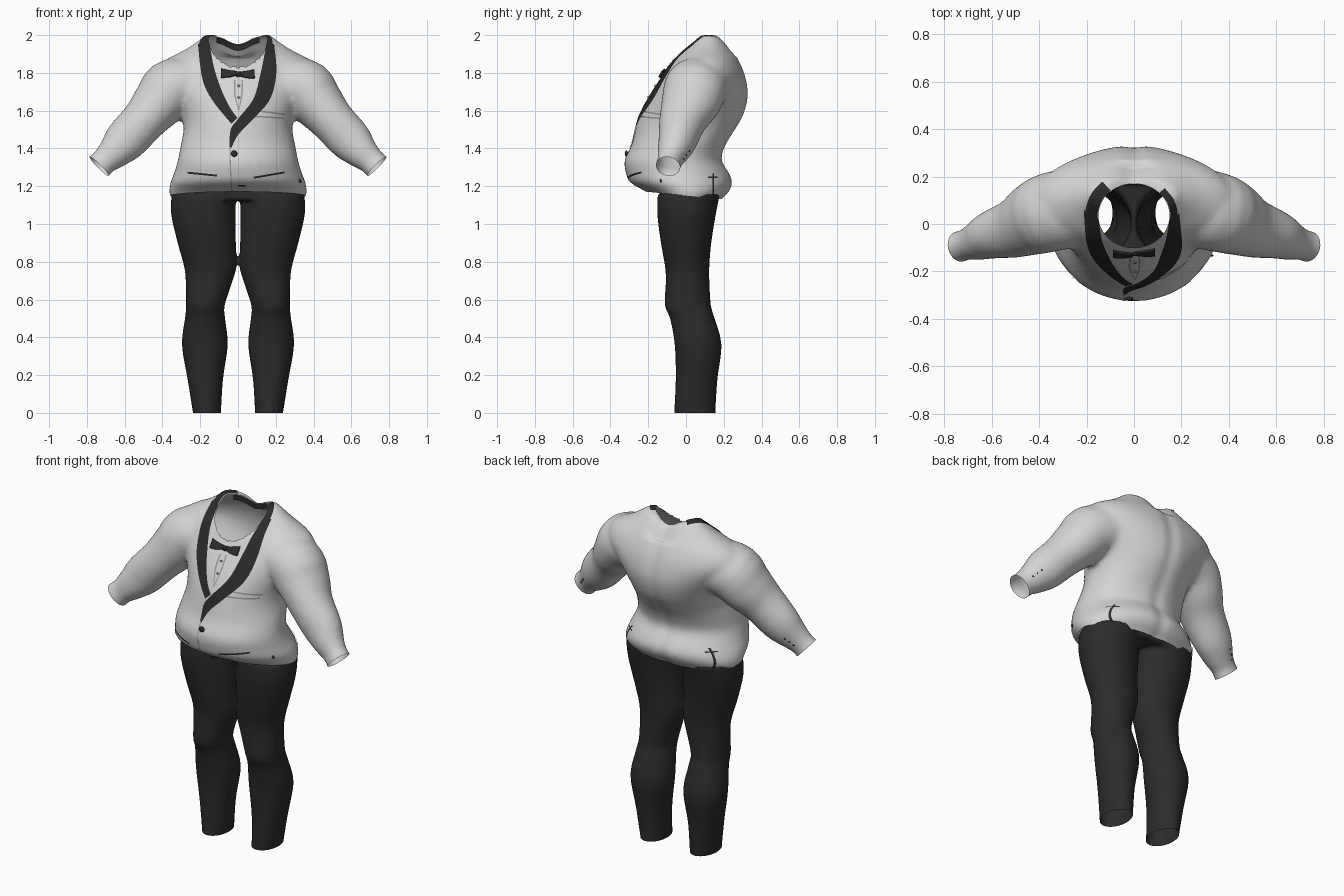
import bpy, bmesh, math
from mathutils import Vector
from mathutils.bvhtree import BVHTree

if "Cube" in bpy.data.objects:
    bpy.data.objects.remove(bpy.data.objects["Cube"])


def material(name, rgb):
    m = bpy.data.materials.new(name)
    m.use_nodes = True
    m.diffuse_color = (*rgb, 1)
    m.node_tree.nodes["Principled BSDF"].inputs["Base Color"].default_value = (*rgb, 1)
    m.node_tree.nodes["Principled BSDF"].inputs["Roughness"].default_value = 0.8
    return m


WHITE = material("off white cloth", (0.66, 0.66, 0.65))
BLACK = material("black cloth", (0.024, 0.024, 0.024))
GREY = material("grey stitching", (0.3, 0.3, 0.3))


def spline(rows, steps):
    """Smooth curve through rows of numbers."""
    rows = [Vector(r) for r in rows]
    out = []
    for i in range(len(rows) - 1):
        a, b, c, d = (rows[min(max(k, 0), len(rows) - 1)] for k in range(i - 1, i + 3))
        for s in range(steps):
            t = s / steps
            out.append(b + (c - a) * (t / 2) + (a * 2 - b * 5 + c * 4 - d) * (t * t / 2)
                       + (b * 3 - a - c * 3 + d) * (t ** 3 / 2))
    return out + [rows[-1]]


def oval(centre, u, v, count=40):
    angles = [2 * math.pi * i / count for i in range(count)]
    return [centre + u * math.cos(a) + v * math.sin(a) for a in angles]


def loft(bm, rings):
    rows = [[bm.verts.new(p) for p in ring] for ring in rings]
    n = len(rows[0])
    for lo, hi in zip(rows, rows[1:]):
        for i in range(n):
            bm.faces.new((lo[i], lo[(i + 1) % n], hi[(i + 1) % n], hi[i]))
    bm.faces.new(rows[0])
    bm.faces.new(rows[-1])


def add_object(name, bm, mat):
    mesh = bpy.data.meshes.new(name)
    bm.to_mesh(mesh)
    bm.free()
    mesh.materials.append(mat)
    mesh.shade_smooth()
    obj = bpy.data.objects.new(name, mesh)
    bpy.context.collection.objects.link(obj)
    return obj


def fused(bm, voxel, rounds):
    """Fuse overlapping volumes into one soft skin."""
    bmesh.ops.recalc_face_normals(bm, faces=bm.faces)
    obj = add_object("fuse helper", bm, WHITE)
    remesh = obj.modifiers.new("fuse", 'REMESH')
    remesh.mode = 'VOXEL'
    remesh.voxel_size = voxel
    soften = obj.modifiers.new("soften", 'SMOOTH')
    soften.factor = 0.5
    soften.iterations = rounds
    result = bmesh.new()
    result.from_object(obj, bpy.context.evaluated_depsgraph_get())
    bpy.data.objects.remove(obj)
    return result


def cut(bm, co, normal):
    """Trim away everything on the normal's side, leaving an open edge."""
    bmesh.ops.bisect_plane(bm, geom=bm.verts[:] + bm.edges[:] + bm.faces[:],
                           plane_co=co, plane_no=normal, clear_outer=True)


# Jacket body: height, half width, front, back
body = [(1.08, .335, -.14, .16), (1.13, .355, -.165, .19), (1.17, .365, -.21, .23),
        (1.22, .358, -.295, .25), (1.27, .338, -.318, .232), (1.34, .318, -.325, .193),
        (1.42, .303, -.288, .215), (1.5, .288, -.268, .265), (1.58, .3, -.245, .31),
        (1.68, .355, -.195, .332), (1.78, .425, -.13, .317), (1.86, .395, -.08, .285),
        (1.92, .285, -.03, .25), (1.97, .21, .02, .215), (1.999, .175, .05, .19)]
bm = bmesh.new()
loft(bm, [oval(Vector((0, (f + b) / 2, z)), Vector((w, 0, 0)), Vector((0, (b - f) / 2, 0)))
          for z, w, f, b in spline(body, 3)])

# Sleeves: x, y, z, thickness, depth
sleeve = [(.1, .1, 1.75, .11, .17), (.33, .055, 1.725, .157, .168), (.415, .025, 1.645, .142, .157),
          (.495, -.015, 1.552, .12, .128), (.595, -.045, 1.443, .114, .103),
          (.655, -.07, 1.38, .091, .084), (.705, -.086, 1.335, .072, .066),
          (.735, -.095, 1.305, .073, .066), (.78, -.105, 1.26, .074, .066)]
for side in (1, -1):
    path = spline(sleeve, 4)
    rings = []
    for i, row in enumerate(path):
        t = Vector(path[min(i + 1, len(path) - 1)][:3]) - Vector(path[max(i - 1, 0)][:3])
        u = Vector((-t.z, 0, t.x)).normalized()
        v = t.normalized().cross(u)
        ring = oval(Vector(row[:3]), u * row[3], v * row[4], 28)
        rings.append([Vector((p.x * side, p.y, p.z)) for p in ring])
    loft(bm, rings)
jacket = fused(bm, 0.014, 7)

# Spine groove and dipped neckline
for v in jacket.verts:
    if v.co.y > 0.15:
        v.co.y -= 0.009 * math.exp(-(v.co.x / 0.04) ** 2)
    if v.co.z > 1.88:
        v.co.z -= 0.045 * math.exp(-(v.co.x / 0.08) ** 2) * min(1, (v.co.z - 1.88) / 0.05)
skin = BVHTree.FromBMesh(jacket)

# Open neck, cuffs and hem
NECK_Y, NECK_RX, NECK_RY = 0.035, 0.15, 0.135


def neck_radius(p):
    return math.hypot(p.x / NECK_RX, (p.y - NECK_Y) / NECK_RY)


hole = [f for f in jacket.faces if f.calc_center_median().z > 1.75
        and neck_radius(f.calc_center_median()) < 1]
bmesh.ops.delete(jacket, geom=hole, context='FACES')
for v in jacket.verts:
    if v.is_boundary and v.co.z > 1.75:
        r = neck_radius(v.co)
        v.co.x /= r
        v.co.y = NECK_Y + (v.co.y - NECK_Y) / r
for side in (1, -1):
    cut(jacket, (.735 * side, -.095, 1.305), (.7 * side, -.15, -.7))
cut(jacket, (0, 0, 1.15), (0, -.1, -1))
add_object("jacket", jacket, WHITE)

# Trousers: height, inner x, outer x, front, back
leg = [(-.04, .092, .232, -.066, .154), (.17, .08, .266, -.055, .166), (.36, .054, .297, -.06, .188),
       (.5, .068, .281, -.085, .152), (.57, .07, .275, -.112, .132), (.7, .028, .277, -.107, .124),
       (.78, .007, .287, -.112, .124), (.9, .011, .32, -.133, .134), (1.05, .012, .354, -.152, .158),
       (1.16, .01, .352, -.15, .18)]
bm = bmesh.new()
for side in (1, -1):
    loft(bm, [oval(Vector((side * (i + o) / 2, (f + b) / 2, z)), Vector(((o - i) / 2, 0, 0)),
                   Vector((0, (b - f) / 2, 0)), 32) for z, i, o, f, b in spline(leg, 4)])
loft(bm, [oval(Vector((0, .015, z)), Vector((.34, 0, 0)), Vector((0, .155, 0)))
          for z in (1.125, 1.18, 1.27)])
trousers = fused(bm, 0.011, 4)
cut(trousers, (0, 0, 0), (0, 0, -1))
cut(trousers, (0, 0, 1.2), (0, 0, 1))
add_object("trousers", trousers, BLACK)


# Thin plates laid on the jacket
def project(p, aim, lift):
    hit, normal, _, _ = skin.ray_cast(p - aim * 2, aim)
    if hit is None:
        hit, normal, _, _ = skin.find_nearest(p)
    return hit + normal * lift


FRONT, DOWN = Vector((0, 1, 0)), Vector((0, 0, -1))


def plate(name, pairs, mat, aim=FRONT, lift=0.004, across=8):
    """Strip between two edges, each row being (edge a, edge b)."""
    bm = bmesh.new()
    rows = []
    for row in spline([(*a, *b) for a, b in pairs], 10):
        a, b = Vector(row[:3]), Vector(row[3:])
        points = [a.lerp(b, k / across) for k in range(across + 1)]
        rows.append([bm.verts.new(project(p, aim, lift) if aim else p) for p in points])
    for lo, hi in zip(rows, rows[1:]):
        for k in range(across):
            bm.faces.new((lo[k], lo[k + 1], hi[k + 1], hi[k]))
    return add_object(name, bm, mat)


def front(*rows):
    return [((a, 0, b), (c, 0, d)) for a, b, c, d in rows]


def line(x1, z1, x2, z2, w):
    return front((x1, z1 + w, x1, z1 - w), (x2, z2 + w, x2, z2 - w))


# Lapels and collar
plate("right_lapel", front((-.21, 1.95, -.15, 1.95), (-.2, 1.84, -.125, 1.82), (-.178, 1.735, -.088, 1.71),
                           (-.125, 1.64, -.045, 1.62), (-.035, 1.53, -.003, 1.56)), BLACK)
plate("left_lapel", front((.19, 1.95, .15, 1.95), (.202, 1.8, .118, 1.79), (.168, 1.66, .08, 1.66),
                          (.075, 1.55, 0, 1.555), (0, 1.47, -.038, 1.5), (-.035, 1.4, -.046, 1.41)), BLACK)


def neck_point(degrees, r, z=2.0):
    a = math.radians(degrees)
    return Vector((math.cos(a) * NECK_RX * r, NECK_Y + math.sin(a) * NECK_RY * r, z))


plate("right_collar", [(neck_point(a, 1.02), neck_point(a, 1.37)) for a in (130, 150, 175, 197)],
      BLACK, DOWN)
plate("left_collar", [(neck_point(a, 1.02), neck_point(a, 1.22)) for a in (45, 25, 5, -17)],
      BLACK, DOWN)
band = []
for a in range(40, 141, 10):
    rim = project(neck_point(a, 1.01), DOWN, 0)
    band.append((neck_point(a, .985, rim.z - .006), neck_point(a, .985, rim.z - .035)))
plate("inner_neckband", band, BLACK, None)

# Shirt front and bow tie
for x in (-.016, .022):
    plate("shirt_pleat", front((x - .004, 1.76, x + .004, 1.76), (x - .005, 1.69, x + .003, 1.69),
                               (.002, 1.6, .006, 1.6)), GREY, lift=.002, across=2)
for side in (1, -1):
    wing = plate("bow_wing", front((.005 * side, 1.802, .005 * side, 1.782),
                                   (.05 * side, 1.808, .05 * side, 1.772),
                                   (.088 * side, 1.816, .088 * side, 1.77)), BLACK, lift=.007)
    wing.modifiers.new("thickness", 'SOLIDIFY').thickness = 0.008


def stud(name, x, z, size, mat, aim=FRONT):
    bm = bmesh.new()
    bmesh.ops.create_uvsphere(bm, u_segments=16, v_segments=8, radius=size)
    for v in bm.verts:
        v.co.y *= 0.5
    bmesh.ops.translate(bm, verts=bm.verts, vec=project(Vector((x, 0, z)), aim, size * .3))
    add_object(name, bm, mat)


stud("bow_knot", 0, 1.79, .016, BLACK)
for z in (1.73, 1.67):
    stud("shirt_stud", .004, z, .007, GREY)
stud("jacket_button", -.02, 1.37, .017, BLACK)
stud("hip_button", .325, 1.228, .009, BLACK)
for side in (1, -1):
    for k in range(3):
        stud("cuff_button", side * (.67 + .018 * k), 1.385 - .02 * k, .005, BLACK, -FRONT)

# Closure, pockets and vents
plate("closure_edge", front((-.046, 1.43, -.04, 1.43), (-.043, 1.3, -.037, 1.3),
                            (-.036, 1.18, -.03, 1.18)), GREY, lift=.002, across=2)
plate("right_pocket", line(-.265, 1.272, -.11, 1.257, .005), BLACK, across=2)
plate("left_pocket", line(.085, 1.247, .243, 1.273, .005), BLACK, across=2)
plate("hem_stitch", line(.0, 1.205, .04, 1.205, .004), BLACK, across=2)
plate("breast_pocket_top", line(.08, 1.6, .25, 1.58, .004), GREY, lift=.003, across=2)
plate("breast_pocket_base", line(.09, 1.568, .24, 1.56, .004), GREY, lift=.003, across=2)
for side in (1, -1):
    sideways = Vector((-side, 0, 0))
    plate("side_vent", [((side, .137, z), (side, .146, z)) for z in (1.145, 1.2, 1.265)],
          BLACK, sideways, across=2)
    plate("vent_stitch", [((side, y, 1.243), (side, y, 1.249)) for y in (.115, .165)],
          BLACK, sideways, across=2)
